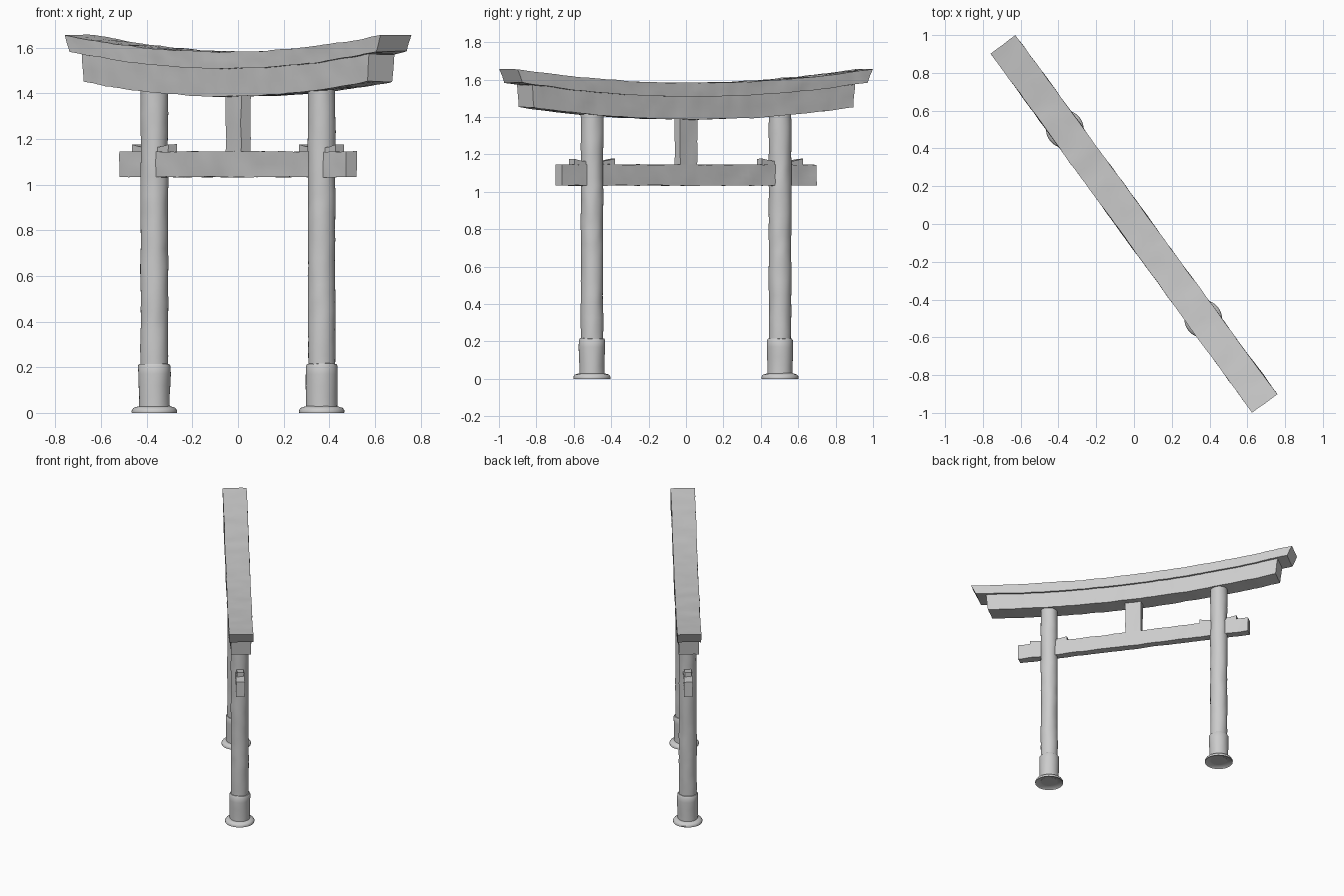
import bpy, bmesh, math
from mathutils import Vector, Matrix, noise

if "Cube" in bpy.data.objects:
    bpy.data.objects.remove(bpy.data.objects["Cube"])

# The gate is built along local x, then turned to its diagonal heading
TURN = Matrix.Rotation(math.atan2(-0.808, 0.589), 4, 'Z')


def finish(name, bm, wobble=0.006):
    """Add hand-hewn unevenness, turn into place and shade."""
    for v in bm.verts:
        n = noise.noise_vector(v.co * 9) * 0.6 + noise.noise_vector(v.co * 22) * 0.4
        v.co += n * wobble * min(1, max(0, v.co.z / 0.05))
    bmesh.ops.recalc_face_normals(bm, faces=bm.faces)
    bm.transform(TURN)
    me = bpy.data.meshes.new(name)
    bm.to_mesh(me)
    bm.free()
    ob = bpy.data.objects.new(name, me)
    bpy.context.collection.objects.link(ob)
    bpy.ops.object.select_all(action='DESELECT')
    ob.select_set(True)
    bpy.context.view_layer.objects.active = ob
    bpy.ops.object.shade_smooth_by_angle(angle=math.radians(40))


def skin(bm, rings, cap=True):
    for a, b in zip(rings, rings[1:]):
        n = len(a)
        for i in range(n):
            bm.faces.new((a[i], a[(i + 1) % n], b[(i + 1) % n], b[i]))
    if cap:
        bm.faces.new(rings[0])
        bm.faces.new(rings[-1])


def beam(name, cx, top_half, bot_half, hw, z0, z1, rise=(0, 0), n=48, wobble=0.006):
    """Beam along x; rise lifts (bottom, top) parabolically toward the ends."""
    bm = bmesh.new()
    k = 4
    outline = ([(-1 + 2 * i / k, 0) for i in range(k)] + [(1, i / k) for i in range(k)]
               + [(1 - 2 * i / k, 1) for i in range(k)] + [(-1, 1 - i / k) for i in range(k)])
    rings = []
    for j in range(n + 1):
        t = -1 + 2 * j / n
        lo, hi = z0 + rise[0] * t * t, z1 + rise[1] * t * t
        rings.append([bm.verts.new((cx + t * (bot_half + (top_half - bot_half) * h),
                                    w * hw, lo + (hi - lo) * h)) for w, h in outline])
    skin(bm, rings)
    finish(name, bm, wobble)


def lathe(name, cx, profile, cap=True, wobble=0.005, sides=32):
    bm = bmesh.new()
    rings = [[bm.verts.new((cx + r * math.cos(2 * math.pi * i / sides),
                            r * math.sin(2 * math.pi * i / sides), z))
              for i in range(sides)] for r, z in profile]
    skin(bm, rings, cap)
    finish(name, bm, wobble)


# Curved double lintel
beam("top_lintel", 0, 1.176, 1.142, 0.082, 1.508, 1.582, (0.075, 0.074), 72)
beam("lower_lintel", 0, 1.07, 1.055, 0.068, 1.387, 1.512, (0.065, 0.06), 64)

# Tie beam and centre strut
beam("tie_beam", 0, 0.843, 0.843, 0.029, 1.033, 1.145)
beam("centre_strut", 0, 0.058, 0.056, 0.025, 1.13, 1.41, n=6)

for side, s in (("left", -1), ("right", 1)):
    x = s * 0.622
    # Post with its sleeve and flared foot
    lathe(side + "_post", x, [(0.06, 0.012 + i * 1.418 / 36) for i in range(37)])
    lathe(side + "_sleeve", x, [(0.055, 0.015), (0.068, 0.02), (0.068, 0.07), (0.07, 0.12),
                                (0.071, 0.17), (0.071, 0.207), (0.066, 0.215), (0.055, 0.216)])
    lathe(side + "_foot", x, [(0.05, 0.014), (0.09, 0.008), (0.099, 0.0), (0.1, 0.01),
                              (0.092, 0.022), (0.07, 0.029), (0.05, 0.03)], wobble=0.002)
    # Wedges driven in on both faces of the post, thicker toward the outside
    for where, d in (("outer", 1), ("inner", -1)):
        bm = bmesh.new()
        a, b = x + d * 0.04, x + d * 0.135
        rings = [[bm.verts.new((px, y, z)) for y, z in
                  ((-0.023, 1.135), (0.023, 1.135), (0.023, h), (-0.023, h))]
                 for px, h in ((a, 1.162), ((a + b) / 2, 1.167), (b, 1.177))]
        skin(bm, rings)
        finish(side + "_" + where + "_wedge", bm, 0.004)
